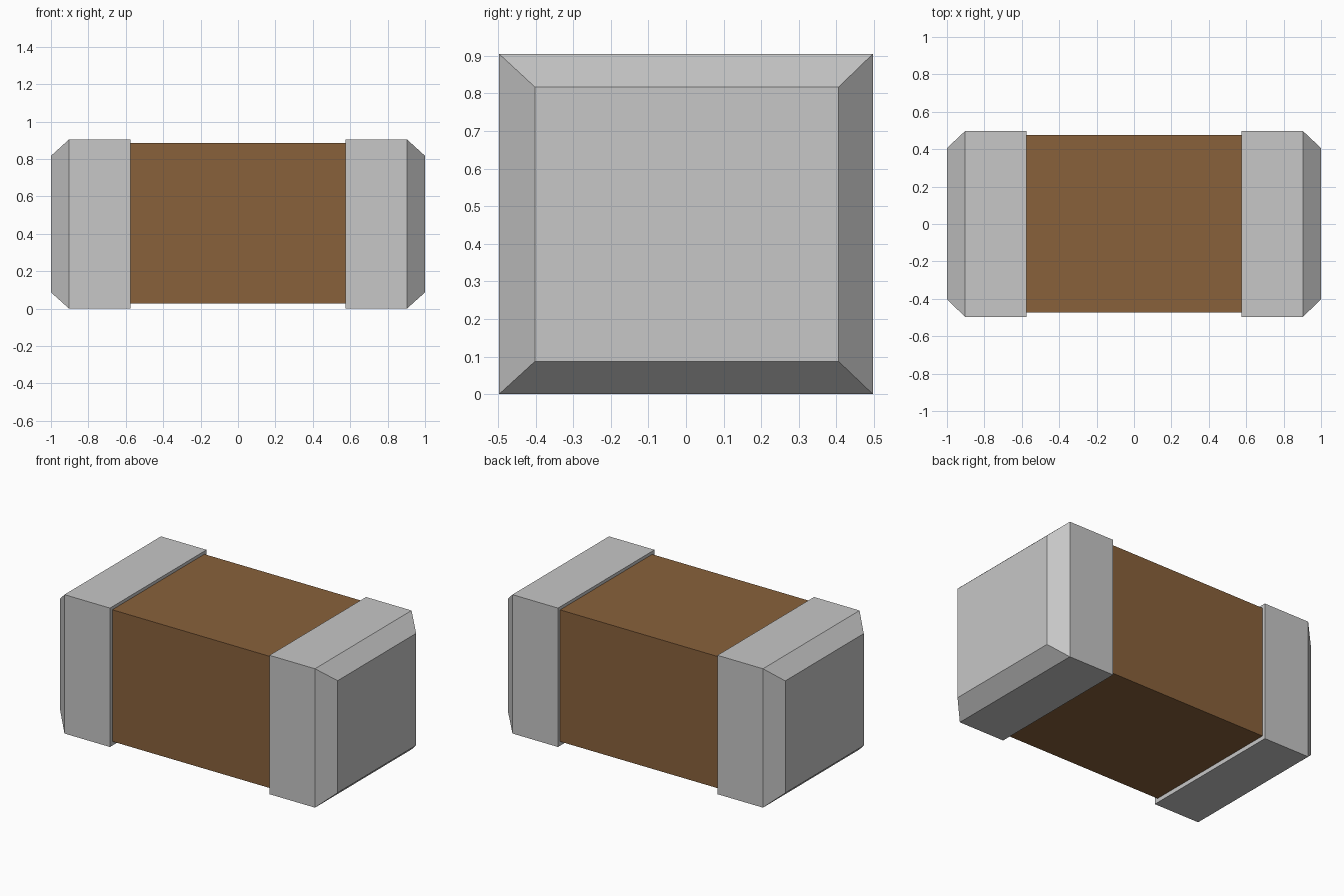
import bpy, bmesh

cube = bpy.data.objects.get("Cube")
if cube:
    bpy.data.objects.remove(cube, do_unlink=True)


def material(name, rgb):
    m = bpy.data.materials.new(name)
    m.use_nodes = True
    m.diffuse_color = (*rgb, 1)
    bsdf = next(n for n in m.node_tree.nodes if n.type == 'BSDF_PRINCIPLED')
    bsdf.inputs["Base Color"].default_value = (*rgb, 1)
    bsdf.inputs["Roughness"].default_value = 0.6
    return m


def loft(name, sections, mat):
    """Closed solid through rectangles given as (x, y0, y1, z0, z1)."""
    bm = bmesh.new()
    rings = [[bm.verts.new((x, y, z)) for y, z in
              ((y0, z0), (y1, z0), (y1, z1), (y0, z1))]
             for x, y0, y1, z0, z1 in sections]
    for a, b in zip(rings, rings[1:]):
        for i in range(4):
            j = (i + 1) % 4
            bm.faces.new((a[i], a[j], b[j], b[i]))
    bm.faces.new(rings[0])
    bm.faces.new(rings[-1])
    bmesh.ops.recalc_face_normals(bm, faces=bm.faces)
    mesh = bpy.data.meshes.new(name)
    bm.to_mesh(mesh)
    bm.free()
    mesh.materials.append(mat)
    ob = bpy.data.objects.new(name, mesh)
    bpy.context.collection.objects.link(ob)
    return ob


metal = material("grey metal", (0.57, 0.57, 0.57))
ceramic = material("brown ceramic", (0.25, 0.12, 0.044))

# Ceramic block, running into both caps
loft("ceramic_body", [(s * 0.8, -0.473, 0.475, 0.027, 0.885) for s in (-1, 1)],
     ceramic)

# Metal end caps with chamfered outer ends
for side, s in (("left", 1), ("right", -1)):
    loft(f"{side}_end_cap", [(s * 0.575, -0.497, 0.497, 0.0, 0.905),
                             (s * 0.903, -0.497, 0.497, 0.0, 0.905),
                             (s * 1.0, -0.402, 0.406, 0.087, 0.817)], metal)
